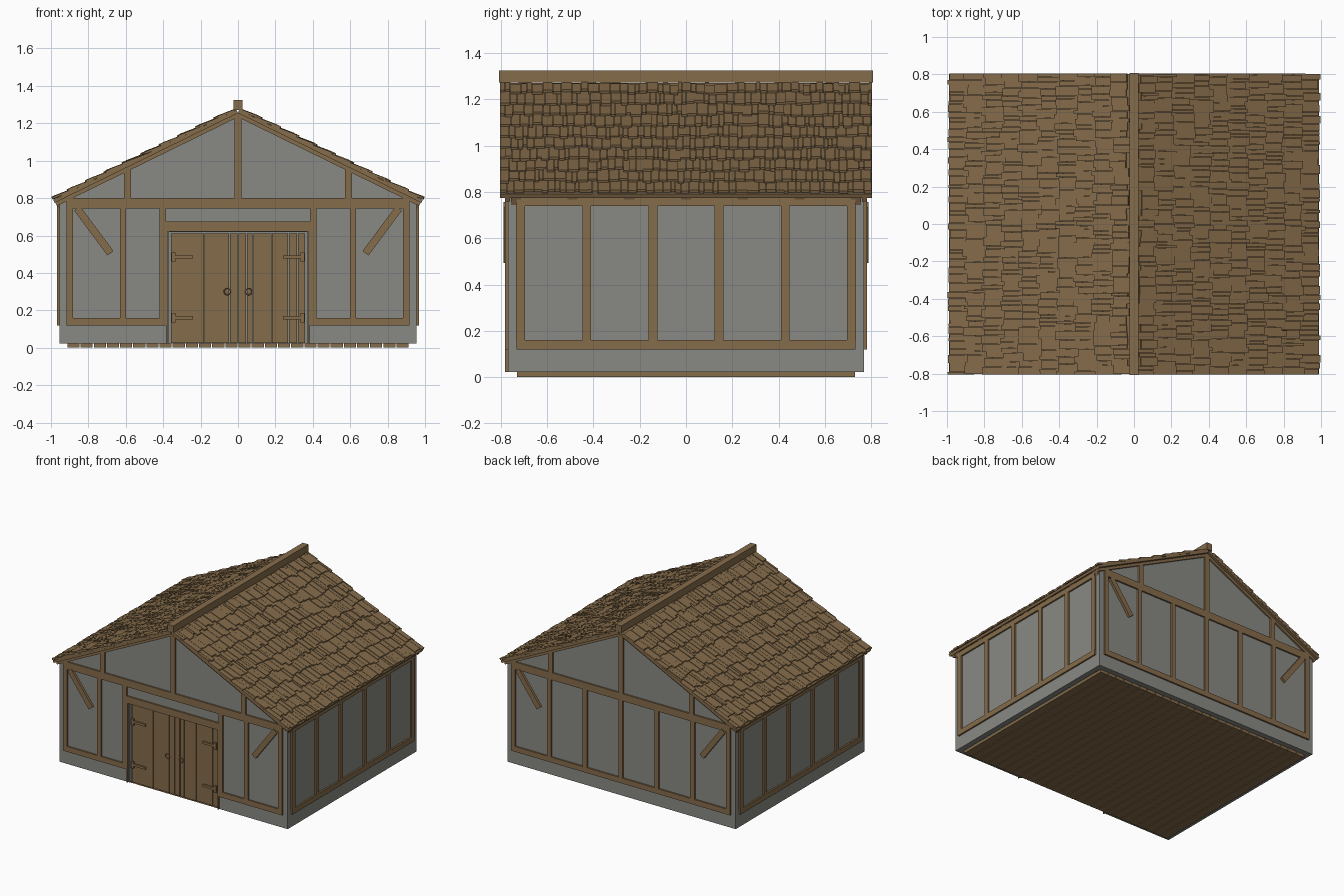
import bpy, bmesh, math, random
from mathutils import Matrix, Vector

random.seed(4)
cube = bpy.data.objects.get("Cube")
if cube:
    bpy.data.objects.remove(cube, do_unlink=True)


def material(name, rgb):
    m = bpy.data.materials.new(name)
    m.use_nodes = True
    m.diffuse_color = (*rgb, 1)
    m.node_tree.nodes["Principled BSDF"].inputs["Base Color"].default_value = (*rgb, 1)
    return m


WOOD = material("brown_wood", (0.235, 0.15, 0.07))
PLASTER = material("grey_plaster", (0.25, 0.25, 0.228))


def finish(name, bm, mat):
    bmesh.ops.recalc_face_normals(bm, faces=bm.faces)
    mesh = bpy.data.meshes.new(name)
    bm.to_mesh(mesh)
    bm.free()
    mesh.materials.append(mat)
    ob = bpy.data.objects.new(name, mesh)
    bpy.context.collection.objects.link(ob)
    return ob


def box(bm, x, y, z, frame=Matrix()):
    """Box from three (low, high) ranges, placed in a frame."""
    mid = Vector([sum(r) / 2 for r in (x, y, z)])
    size = [abs(r[1] - r[0]) for r in (x, y, z)]
    m = frame @ Matrix.Translation(mid) @ Matrix.Diagonal((*size, 1))
    bmesh.ops.create_cube(bm, size=1, matrix=m)


SLOPE = 0.49
ANGLE = math.atan(SLOPE)
APEX = 1.255
WX, WY = 0.955, 0.77      # outer wall faces
PROUD = 0.012             # how far timbers stand out


def roof_frame(s):
    """Local x runs down the slope, local z points out of the roof."""
    d = Vector((s * math.cos(ANGLE), 0, -math.sin(ANGLE)))
    n = Vector((s * math.sin(ANGLE), 0, math.cos(ANGLE)))
    rot = Matrix((d, n.cross(d), n)).transposed().to_4x4()
    return Matrix.Translation((0, 0, APEX)) @ rot


def under_roof(x):
    return APEX - 0.008 - SLOPE * abs(x)


# Floor planks running front to back
bm = bmesh.new()
count = 26
step = 1.83 / count
for i in range(count):
    x = -0.915 + i * step
    box(bm, (x + 0.003, x + step - 0.003), (-0.73, 0.73), (0, 0.022))
finish("floor_planks", bm, WOOD)


# Gable walls, the front one with a doorway notch
def gable_wall(name, y, notch):
    bm = bmesh.new()
    pts = [(WX, 0.022), (WX, under_roof(WX)), (0, under_roof(0)),
           (-WX, under_roof(WX)), (-WX, 0.022)]
    if notch:
        pts += [(-0.368, 0.022), (-0.368, 0.62), (0.368, 0.62), (0.368, 0.022)]
    face = bm.faces.new([bm.verts.new((x, y, z)) for x, z in pts])
    out = bmesh.ops.extrude_face_region(bm, geom=[face])
    verts = [g for g in out["geom"] if isinstance(g, bmesh.types.BMVert)]
    bmesh.ops.translate(bm, verts=verts, vec=(0, math.copysign(0.04, -y), 0))
    finish(name, bm, PLASTER)


gable_wall("front_wall", -WY, True)
gable_wall("back_wall", WY, False)
for s, name in ((1, "left_wall"), (-1, "right_wall")):
    bm = bmesh.new()
    box(bm, (s * (WX - 0.04), s * WX), (-0.73, 0.73), (0.022, 0.778))
    finish(name, bm, PLASTER)


# Timber frame on the gable ends
def gable_frame(name, s, posts, sills):
    bm = bmesh.new()
    ys = (s * (WY - 0.01), s * (WY + PROUD))
    for a, b in sills:
        box(bm, (a, b), ys, (0.12, 0.16))
    box(bm, (-0.917, 0.917), ys, (0.745, 0.8))
    for x in posts:
        box(bm, (x - 0.017, x + 0.017), ys, (0.16, 0.745))
    for x in (-0.59, 0, 0.59):
        box(bm, (x - 0.019, x + 0.019), ys, (0.8, under_roof(x) - 0.008))
    for side in (-1, 1):
        # Slanted corner brace
        top, foot = Vector((side * 0.86, 0, 0.745)), Vector((side * 0.682, 0, 0.505))
        run = foot - top
        frame = Matrix.Translation(top) @ run.to_track_quat('X', 'Y').to_matrix().to_4x4()
        # Thickness axis is found from the frame so the brace lies on the wall
        flat = abs(frame.col[1].y) > 0.5
        thick, wide = (-0.018, 0.018), (-0.02, 0.02)
        frame = Matrix.Translation((0, s * WY, 0)) @ frame
        box(bm, (0, run.length), thick if flat else wide, wide if flat else thick, frame)
        # Barge board below the roof edge
        box(bm, (0, 1.088), (s * side * (WY - 0.01), s * side * (WY + PROUD)),
            (-0.02, 0.002), roof_frame(side))
    finish(name, bm, WOOD)


gable_frame("front_frame", -1, [-0.9, -0.615, -0.402, 0.402, 0.615, 0.9],
            [(-0.917, -0.385), (0.385, 0.917)])
gable_frame("back_frame", 1, [i * 0.3 for i in range(-3, 4)], [(-0.917, 0.917)])

# Timber frame on the long sides
for s, name in ((1, "left_frame"), (-1, "right_frame")):
    bm = bmesh.new()
    xs = (s * (WX - 0.01), s * (WX + PROUD))
    box(bm, xs, (-0.732, 0.732), (0.12, 0.16))
    box(bm, xs, (-0.732, 0.732), (0.74, 0.778))
    for i in range(6):
        y = -0.715 + i * 0.286
        box(bm, xs, (y - 0.019, y + 0.019), (0.16, 0.74))
    finish(name, bm, WOOD)

# Door surround
bm = bmesh.new()
front = (-WY - PROUD, -WY + 0.01)
box(bm, (-0.385, 0.385), front, (0.622, 0.675))
for s in (-1, 1):
    box(bm, (s * 0.385, s * 0.378), front, (0.022, 0.622))
finish("door_surround", bm, WOOD)


# Plank doors with hinges and ring handles
def door(name, seams, s):
    bm = bmesh.new()
    for i, (a, b) in enumerate(zip(seams, seams[1:])):
        y = -WY + 0.012 + 0.003 * (i % 2)
        box(bm, (a + 0.002, b - 0.002), (y, y + 0.025), (0.024, 0.61))
    finish(name + "_door", bm, WOOD)
    bm = bmesh.new()
    for z in (0.16, 0.485):
        box(bm, (s * 0.335, s * 0.355), (-WY, -WY + 0.014), (z - 0.025, z + 0.025))
        box(bm, (s * 0.24, s * 0.335), (-WY + 0.002, -WY + 0.014), (z - 0.009, z + 0.009))
    finish(name + "_hinges", bm, WOOD)
    bpy.ops.mesh.primitive_torus_add(
        major_radius=0.017, minor_radius=0.003, major_segments=20, minor_segments=6,
        location=(s * 0.057, -WY + 0.008, 0.3), rotation=(math.pi / 2, 0, 0))
    ring = bpy.context.object
    ring.name = name + "_door_handle"
    ring.data.materials.append(WOOD)
    bpy.ops.object.shade_smooth()


door("right", [-0.36, -0.18, -0.045, 0], -1)
door("left", [0, 0.045, 0.08, 0.18, 0.27, 0.318, 0.36], 1)

# Roof slopes: deck, rafters and uneven shingles
ROWS = 10
LENGTH = 1.092
for s, name in ((1, "left"), (-1, "right")):
    frame = roof_frame(s)
    bm = bmesh.new()
    box(bm, (0, LENGTH), (-0.803, 0.803), (0, 0.018), frame)
    finish(name + "_roof_deck", bm, WOOD)

    bm = bmesh.new()
    for i in range(-3, 4):
        y = i * 0.245
        box(bm, (0.03, 1.083), (y - 0.022, y + 0.022), (-0.04, 0.001), frame)
    finish(name + "_rafters", bm, WOOD)

    bm = bmesh.new()
    pitch = LENGTH / ROWS
    for row in range(ROWS):
        y = -0.805
        last = row == ROWS - 1
        while y < 0.803:
            w = random.uniform(0.016, 0.05)
            end = min(y + w, 0.805)
            drop = random.uniform(-0.012, 0.003 if last else 0.022)
            lift = random.uniform(0.026, 0.031)
            tilt = frame @ Matrix.Translation(((row + 1) * pitch + drop, 0, lift)) \
                @ Matrix.Rotation(-0.09, 4, 'Y')
            back = -0.145 if row else -0.095
            box(bm, (back, 0), (y + 0.001, end - 0.001), (-0.006, 0.006), tilt)
            y = end
    finish(name + "_shingles", bm, WOOD)

# Ridge beam
bm = bmesh.new()
box(bm, (-0.024, 0.024), (-0.808, 0.808), (1.272, 1.325))
finish("ridge_beam", bm, WOOD)
